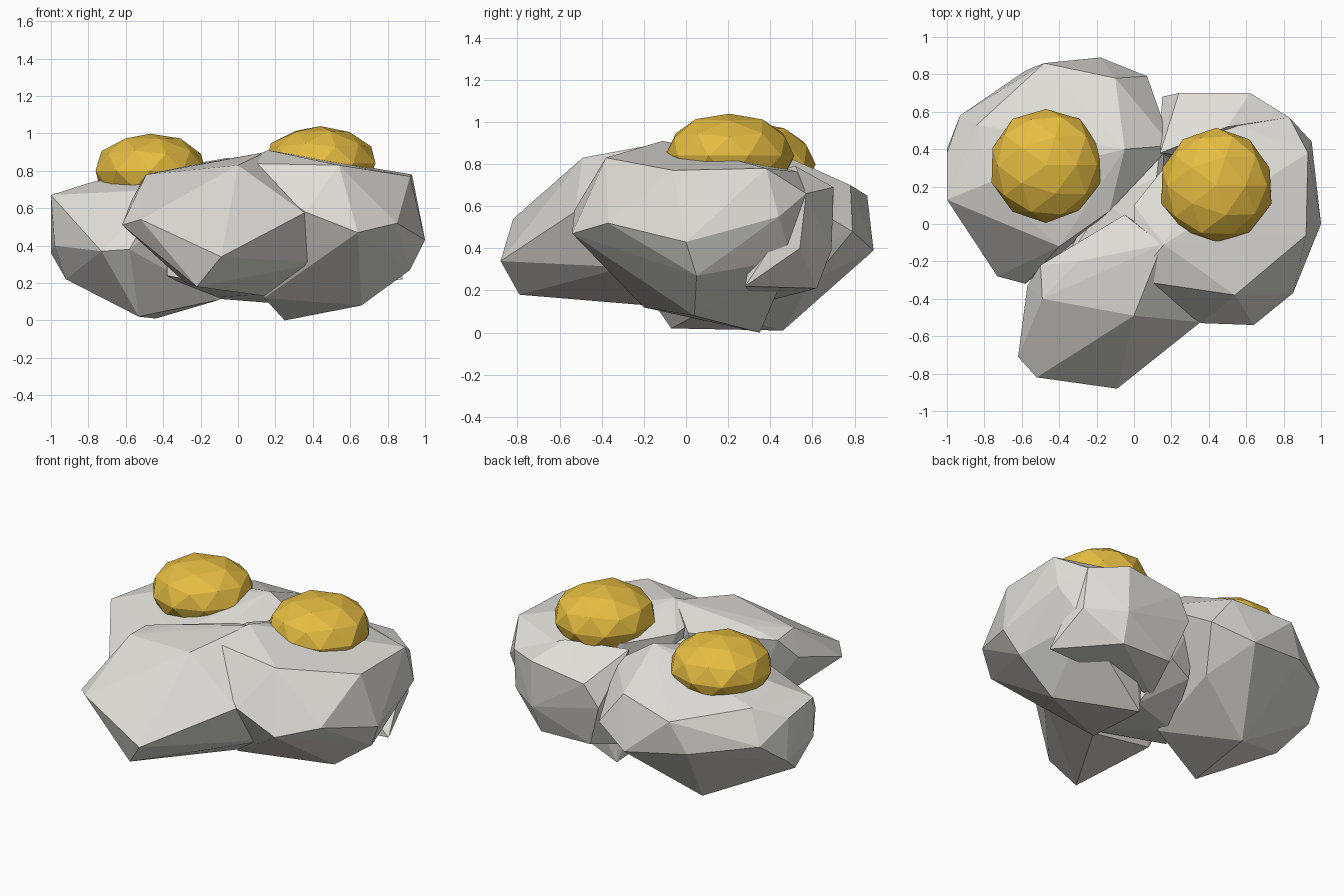
import bpy, bmesh, random
from mathutils import Vector

random.seed(4)


def material(name, rgb):
    m = bpy.data.materials.new(name)
    m.diffuse_color = (*rgb, 1)
    return m


stone = material("grey_stone", (0.74, 0.73, 0.69))
gold = material("gold_ore", (0.79, 0.51, 0.055))


def finish(name, bm, mat):
    bmesh.ops.recalc_face_normals(bm, faces=bm.faces)
    me = bpy.data.meshes.new(name)
    bm.to_mesh(me)
    bm.free()
    me.materials.append(mat)
    ob = bpy.data.objects.new(name, me)
    bpy.context.collection.objects.link(ob)
    return ob


def rock(name, corners):
    """Faceted boulder: the convex hull of a few corner points."""
    bm = bmesh.new()
    for c in corners:
        bm.verts.new(c)
    bmesh.ops.convex_hull(bm, input=bm.verts)
    loose = [v for v in bm.verts if not v.link_faces]
    bmesh.ops.delete(bm, geom=loose, context='VERTS')
    return finish(name, bm, stone)


def nugget(name, centre, radii):
    """Flattened low-poly ball, slightly uneven."""
    bm = bmesh.new()
    bmesh.ops.create_icosphere(bm, subdivisions=2, radius=1)
    for v in bm.verts:
        k = random.uniform(0.98, 1.02)
        v.co = Vector(centre) + Vector([a * r * k for a, r in zip(v.co, radii)])
    return finish(name, bm, gold)


# Left boulder
left = rock("boulders", [
    (-0.18, 0.89, 0.39), (-0.48, 0.86, 0.65), (0.07, 0.79, 0.48), (-0.10, 0.78, 0.70),
    (-0.58, 0.82, 0.45), (-0.93, 0.58, 0.50), (-1.0, 0.40, 0.36), (-1.0, 0.38, 0.63),
    (-1.0, 0.13, 0.67), (-0.98, 0.10, 0.40), (-0.92, 0.20, 0.22), (-0.84, 0.53, 0.71),
    (-0.78, 0.22, 0.74), (-0.80, -0.05, 0.55), (-0.73, -0.28, 0.37), (-0.58, -0.32, 0.38),
    (-0.40, -0.12, 0.70), (-0.05, 0.40, 0.87), (0.20, 0.42, 0.70), (-0.13, 0.07, 0.76),
    (-0.53, -0.07, 0.02), (-0.44, 0.46, 0.01), (-0.10, 0.10, 0.11), (-0.05, 0.60, 0.25)])

# Main boulder on the right
right = rock("right_boulder", [
    (0.16, -0.11, 0.91), (0.0, -0.30, 0.84), (0.54, -0.38, 0.83), (0.36, -0.53, 0.58),
    (0.64, -0.54, 0.47), (0.85, -0.37, 0.52), (0.92, -0.06, 0.77), (1.0, 0.0, 0.43),
    (0.92, 0.05, 0.27), (0.66, 0.04, 0.08), (0.25, 0.35, 0.0), (0.14, -0.20, 0.12),
    (0.47, -0.30, 0.29), (0.93, 0.38, 0.78), (0.95, 0.44, 0.55), (0.83, 0.57, 0.66),
    (0.80, 0.50, 0.35), (0.50, 0.55, 0.76), (0.20, 0.35, 0.78), (0.0, 0.10, 0.80)])

# Front arm reaching left
front = rock("front_boulder", [
    (-0.52, -0.82, 0.54), (-0.62, -0.71, 0.51), (-0.09, -0.88, 0.34), (-0.22, -0.79, 0.18),
    (0.0, -0.49, 0.83), (-0.49, -0.40, 0.78), (-0.57, -0.33, 0.64), (-0.50, -0.22, 0.77),
    (-0.30, -0.20, 0.82), (0.15, -0.11, 0.90), (0.355, -0.525, 0.575), (0.45, -0.29, 0.31),
    (0.15, -0.19, 0.13), (-0.28, -0.20, 0.20), (-0.05, 0.05, 0.80)])

# Back boulder, with a flat underside
back = rock("back_boulder", [
    (0.15, 0.68, 0.50), (0.24, 0.70, 0.64), (0.62, 0.70, 0.69), (0.62, 0.69, 0.39),
    (0.83, 0.57, 0.66), (0.84, 0.54, 0.40), (0.60, 0.62, 0.21), (0.25, 0.62, 0.22),
    (0.14, 0.38, 0.77), (0.50, 0.52, 0.79), (0.16, 0.35, 0.14), (0.88, 0.28, 0.22)])

# Core filling the clefts between the boulders
core = rock("middle_boulder", [
    (-0.38, -0.22, 0.66), (-0.15, 0.12, 0.72), (0.15, -0.15, 0.75), (0.12, 0.25, 0.72),
    (0.16, 0.56, 0.62), (0.0, 0.55, 0.62), (0.17, 0.55, 0.30), (0.0, 0.50, 0.25),
    (-0.38, -0.16, 0.24), (-0.16, 0.15, 0.12), (0.13, -0.17, 0.14), (0.22, 0.30, 0.09)])

# Fuse the boulders into one stone, so no inner faces remain
for other in (core, right, front, back):
    mod = left.modifiers.new("join", 'BOOLEAN')
    mod.operation = 'UNION'
    mod.solver = 'EXACT'
    mod.object = other
    bpy.context.view_layer.objects.active = left
    bpy.ops.object.modifier_apply(modifier=mod.name)
    bpy.data.objects.remove(other)

# Gold nuggets on top
nugget("left_nugget", (-0.47, 0.315, 0.80), (0.305, 0.305, 0.20))
nugget("right_nugget", (0.44, 0.205, 0.84), (0.305, 0.31, 0.20))
